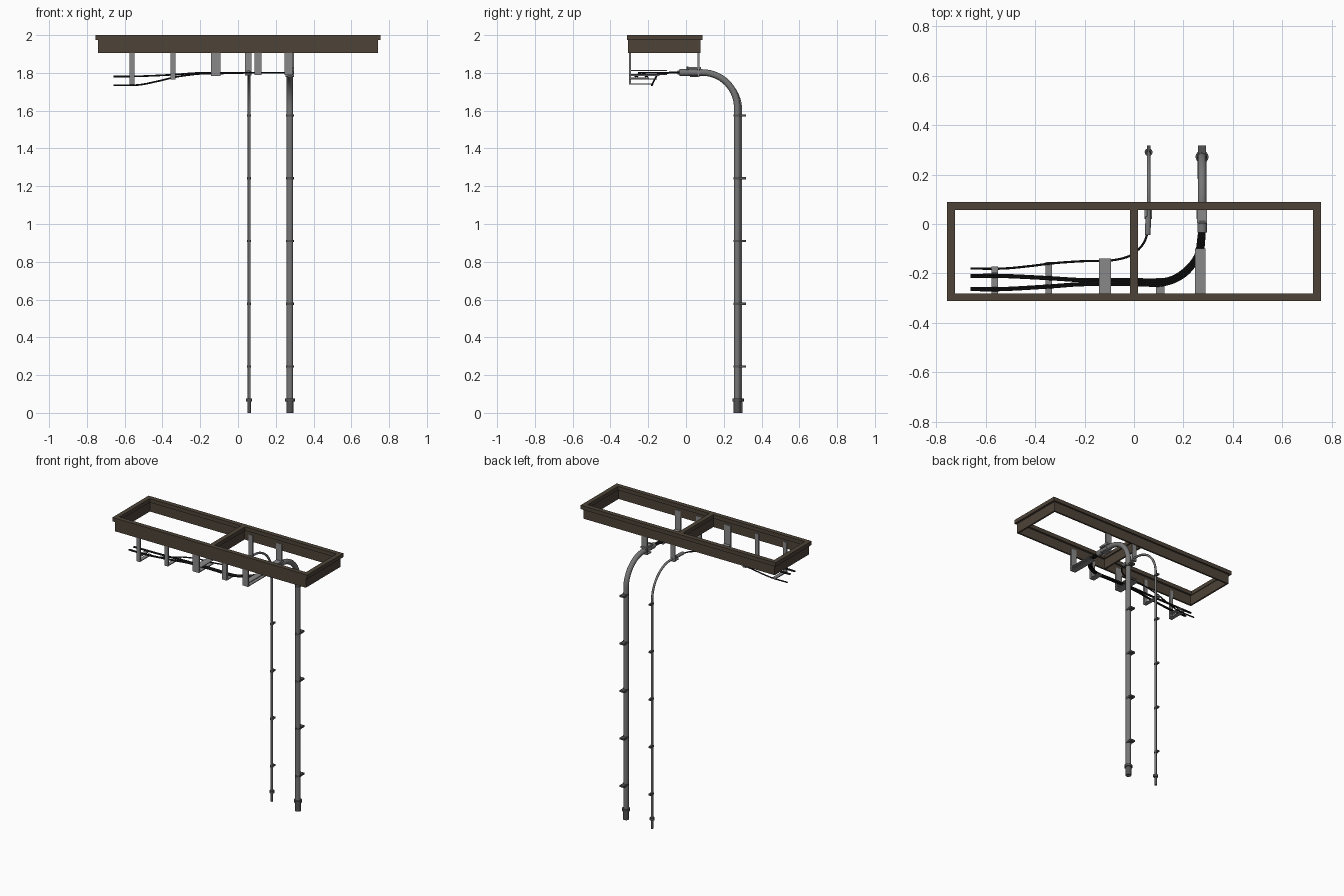
import bpy, bmesh, math
from mathutils import Vector

cube = bpy.data.objects.get("Cube")
if cube:
    bpy.data.objects.remove(cube, do_unlink=True)


def material(name, r, g, b):
    m = bpy.data.materials.new(name)
    m.use_nodes = True
    m.diffuse_color = (r, g, b, 1)
    bsdf = next(n for n in m.node_tree.nodes if n.type == 'BSDF_PRINCIPLED')
    bsdf.inputs["Base Color"].default_value = (r, g, b, 1)
    return m


BROWN = material("brown painted steel", 0.075, 0.057, 0.04)
GALV = material("galvanised bracket", 0.25, 0.25, 0.25)
PIPE = material("grey conduit", 0.18, 0.185, 0.18)
DARK = material("dark fitting", 0.085, 0.085, 0.085)
BLACK = material("black cable", 0.012, 0.012, 0.012)


def finish(name, bm, mat, smooth=False):
    me = bpy.data.meshes.new(name)
    bmesh.ops.recalc_face_normals(bm, faces=bm.faces)
    bm.to_mesh(me)
    bm.free()
    ob = bpy.data.objects.new(name, me)
    bpy.context.collection.objects.link(ob)
    me.materials.append(mat)
    if smooth:
        bpy.ops.object.select_all(action='DESELECT')
        ob.select_set(True)
        bpy.context.view_layer.objects.active = ob
        bpy.ops.object.shade_smooth_by_angle(angle=math.radians(40))
    return ob


def boxes(name, mat, *ranges):
    """Join boxes given as (x0, x1, y0, y1, z0, z1)."""
    bm = bmesh.new()
    for x0, x1, y0, y1, z0, z1 in ranges:
        vs = bmesh.ops.create_cube(bm, size=1)["verts"]
        for v in vs:
            v.co = Vector((x1 if v.co.x > 0 else x0,
                           y1 if v.co.y > 0 else y0,
                           z1 if v.co.z > 0 else z0))
    return finish(name, bm, mat)


def ring_frame(name, x, y0, y1, width, z0, z1):
    """Rectangular frame built from four butted bars."""
    return boxes(name, BROWN,
                 (-x, x, y0, y0 + width, z0, z1),
                 (-x, x, y1 - width, y1, z0, z1),
                 (-x, -x + width, y0 + width, y1 - width, z0, z1),
                 (x - width, x, y0 + width, y1 - width, z0, z1))


def tube(name, points, radius, mat, sides):
    """Sweep a circle along a path with fixed-up frames."""
    pts = [Vector(p) for p in points]
    bm = bmesh.new()
    rings, side = [], None
    for i, p in enumerate(pts):
        t = (pts[min(i + 1, len(pts) - 1)] - pts[max(i - 1, 0)]).normalized()
        if side is None:
            side = t.orthogonal()
        side = (side - t * side.dot(t)).normalized()
        up = t.cross(side)
        angles = [2 * math.pi * k / sides for k in range(sides)]
        rings.append([bm.verts.new(p + (side * math.cos(a) + up * math.sin(a)) * radius)
                      for a in angles])
    for a, b in zip(rings, rings[1:]):
        for k in range(sides):
            n = (k + 1) % sides
            bm.faces.new((a[k], a[n], b[n], b[k]))
    bm.faces.new(rings[0])
    bm.faces.new(rings[-1])
    return finish(name, bm, mat, True)


def spline(ctrl, steps=7):
    """Catmull-Rom path through the control points."""
    c = [Vector(p) for p in ctrl]
    c = [2 * c[0] - c[1]] + c + [2 * c[-1] - c[-2]]
    out = []
    for a, b, d, e in zip(c, c[1:], c[2:], c[3:]):
        for s in range(steps):
            t = s / steps
            out.append(0.5 * (2 * b + (d - a) * t + (2 * a - 5 * b + 4 * d - e) * t * t
                              + (3 * b - a - 3 * d + e) * t ** 3))
    return out + [c[-2]]


# Overhead frame: top flange, hanging web and cross beam
ring_frame("frame_top_flange", 0.755, -0.312, 0.088, 0.032, 1.973, 2.0)
ring_frame("frame_web", 0.74, -0.306, 0.076, 0.012, 1.905, 1.973)
boxes("cross_beam", BROWN,
      (-0.016, 0.016, -0.28, 0.056, 1.973, 2.0),
      (-0.006, 0.006, -0.294, 0.064, 1.905, 1.973))

# Front hangers: centre x, half width, shelf end y, shelf z
T = 0.006
hangers = [(-0.562, 0.013, -0.172, 1.738), (-0.345, 0.013, -0.153, 1.765),
           (-0.117, 0.025, -0.14, 1.784), (0.106, 0.018, -0.218, 1.788),
           (0.268, 0.021, -0.1, 1.788)]
for i, (x, w, y, z) in enumerate(hangers):
    parts = [(x - w, x + w, -0.302, -0.29, z, 1.95),
             (x - w, x + w, -0.302, y, z, z + T)]
    if i == 0:
        parts.append((x - w, x + w, -0.302, -0.195, 1.77, 1.776))
    if i in (2, 4):
        parts.append((x - w, x + w, -0.302, y, 1.81, 1.815))
    boxes(f"front_hanger_{i + 1}", GALV, *parts)

# Cables: three-way bundle to the large conduit
for i, (start, mid, bend) in enumerate([(-0.206, -0.223, -0.012), (-0.214, -0.231, -0.004),
                                        (-0.259, -0.239, 0.004), (-0.267, -0.247, 0.012)]):
    tube(f"bundle_cable_{i + 1}", spline([
        (-0.66, start, 1.781), (-0.53, start, 1.782), (-0.35, (start + mid) / 2, 1.79),
        (-0.2, mid, 1.8), (0, mid, 1.801), (0.12, mid, 1.801),
        (0.2 + bend * 0.7, -0.2 - bend * 0.7, 1.801), (0.258 + bend, -0.13, 1.801),
        (0.272 + bend, -0.06, 1.802), (0.275 + bend * 0.8, 0, 1.803)]),
        0.0045, BLACK, 8)

# Single cable to the small conduit
tube("single_cable", spline([
    (-0.66, -0.18, 1.735), (-0.53, -0.18, 1.736), (-0.42, -0.17, 1.757),
    (-0.32, -0.158, 1.78), (-0.2, -0.15, 1.795), (-0.1, -0.148, 1.797),
    (-0.02, -0.13, 1.798), (0.03, -0.09, 1.8), (0.052, -0.045, 1.8),
    (0.058, 0, 1.8)]), 0.0045, BLACK, 8)


def conduit(label, x, y, r, start, bend, collar, sides):
    """Horizontal run, elbow, drop, wall clips and foot fitting."""
    top = 1.802
    path = [(x, start, top)]
    for k in range(15):
        a = math.radians(90 * k / 14)
        path.append((x, y - bend + bend * math.sin(a), top - bend + bend * math.cos(a)))
    path.append((x, y, 0.0))
    tube(f"{label}_conduit", path, r, PIPE, sides)
    # Foot sleeve and flange
    tube(f"{label}_foot_sleeve", [(x, y, 0), (x, y, 0.06)], r + 0.0015, DARK, sides)
    tube(f"{label}_foot_collar", [(x, y, 0.06), (x, y, 0.076)], collar, DARK, sides)
    # Wall clips spaced up the drop
    for k in range(5):
        z = 0.245 + 0.3325 * k
        tube(f"{label}_clip_band_{k + 1}", [(x, y, z - 0.006), (x, y, z + 0.006)],
             r + 0.003, DARK, sides)
        boxes(f"{label}_clip_foot_{k + 1}", DARK,
              (x - r * 0.95, x + r * 0.95, y, 0.318, z - 0.006, z + 0.006))


conduit("large", 0.275, 0.271, 0.0175, -0.005, 0.185, 0.026, 20)
conduit("small", 0.059, 0.29, 0.0075, -0.03, 0.2, 0.016, 14)

# Conduit mouths
tube("large_mouth", [(0.275, -0.035, 1.802), (0.275, 0.01, 1.802)], 0.0195, PIPE, 20)
tube("small_mouth", [(0.055, -0.045, 1.802), (0.058, 0.03, 1.802)], 0.0115, PIPE, 14)

# Rear hangers carrying the conduits
boxes("rear_hanger_large", GALV,
      (0.252, 0.296, 0.061, 0.071, 1.778, 1.95),
      (0.254, 0.296, 0.005, 0.08, 1.82, 1.832),
      (0.252, 0.296, 0.02, 0.071, 1.778, 1.784))
boxes("rear_hanger_small", GALV,
      (0.037, 0.071, 0.061, 0.071, 1.786, 1.95),
      (0.042, 0.072, 0.02, 0.071, 1.786, 1.792))
boxes("large_clamp_strap", DARK, (0.262, 0.288, 0.002, 0.014, 1.815, 1.834))
